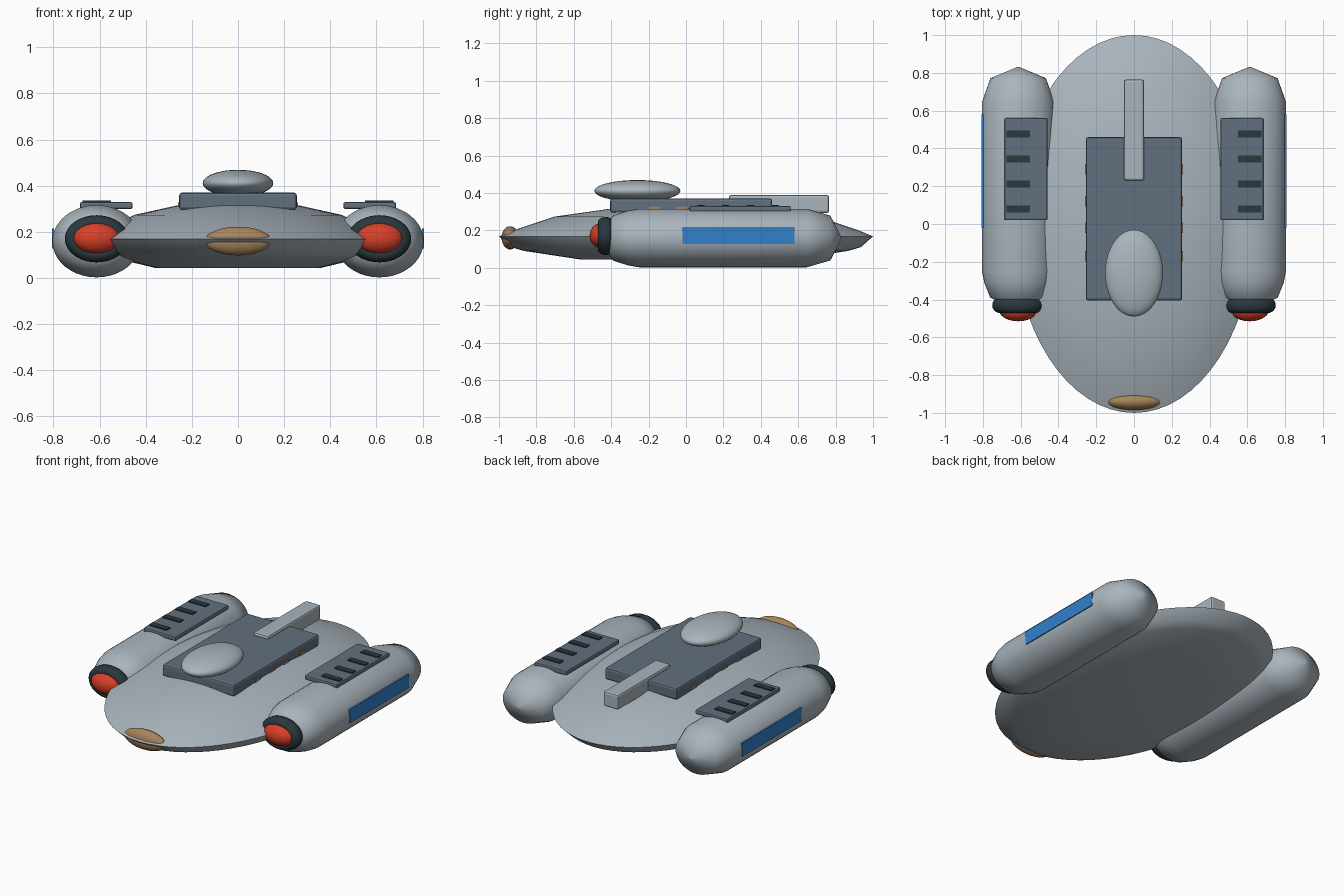
import bpy, math

if "Cube" in bpy.data.objects:
    bpy.data.objects.remove(bpy.data.objects["Cube"])


def material(name, rgb):
    m = bpy.data.materials.new(name)
    m.diffuse_color = (*rgb, 1)
    m.use_nodes = True
    m.node_tree.nodes["Principled BSDF"].inputs["Base Color"].default_value = m.diffuse_color
    return m


HULL = material("hull grey", (0.40, 0.46, 0.51))
SLATE = material("slate panel", (0.12, 0.16, 0.21))
DARK = material("dark metal", (0.022, 0.04, 0.048))
RED = material("engine red", (0.70, 0.05, 0.02))
BLUE = material("stripe blue", (0.03, 0.22, 0.60))
BRONZE = material("sensor bronze", (0.38, 0.23, 0.10))


def finish(obj, name, mat, angle=None):
    obj.name = name
    obj.data.materials.clear()
    obj.data.materials.append(mat)
    if angle:
        bpy.ops.object.select_all(action='DESELECT')
        obj.select_set(True)
        bpy.context.view_layer.objects.active = obj
        bpy.ops.object.shade_smooth_by_angle(angle=math.radians(angle))
    return obj


def box(name, mat, x, y, z, bevel=0.0):
    """Box from (min, max) ranges, with optional rounded edges."""
    c = [(a + b) / 2 for a, b in (x, y, z)]
    s = [abs(b - a) for a, b in (x, y, z)]
    bpy.ops.mesh.primitive_cube_add(size=1, location=c)
    obj = bpy.context.object
    for v in obj.data.vertices:
        v.co = [v.co[i] * s[i] for i in range(3)]
    if bevel:
        mod = obj.modifiers.new("rounded edges", 'BEVEL')
        mod.width, mod.segments = bevel, 2
    return finish(obj, name, mat)


def ellipsoid(name, mat, loc, radii):
    bpy.ops.mesh.primitive_uv_sphere_add(segments=40, ring_count=20, location=loc)
    obj = bpy.context.object
    for v in obj.data.vertices:
        v.co = [v.co[i] * radii[i] for i in range(3)]
    return finish(obj, name, mat, 60)


def lathe(name, mat, profile, place, n, angle):
    """Rings of (radius, height) mapped to space by place(u, v, height)."""
    verts, faces = [], []
    for r, h in profile:
        for i in range(n):
            a = 2 * math.pi * i / n
            verts.append(place(r * math.cos(a), r * math.sin(a), h))
    for k in range(len(profile) - 1):
        for i in range(n):
            j = (i + 1) % n
            faces.append((k * n + i, k * n + j, k * n + n + j, k * n + n + i))
    faces.append(tuple(reversed(range(n))))
    faces.append(tuple((len(profile) - 1) * n + i for i in range(n)))
    me = bpy.data.meshes.new(name)
    me.from_pydata(verts, [], faces)
    obj = bpy.data.objects.new(name, me)
    bpy.context.collection.objects.link(obj)
    return finish(obj, name, mat, angle)


# Oval saucer hull
lathe("hull", HULL,
      [(0.556, 0.043), (0.866, 0.09), (0.935, 0.11), (1.0, 0.168), (0.91, 0.205),
       (0.706, 0.273), (0.41, 0.315), (0.2, 0.327), (0.01, 0.33)],
      lambda u, v, h: (0.64 * u, v, h), 64, 40)

# Nose sensor, upper deck, bridge dome and rear spine
ellipsoid("nose_sensor", BRONZE, (0, -0.94, 0.16), (0.145, 0.046, 0.062))
box("upper_deck", SLATE, (-0.255, 0.255), (-0.405, 0.46), (0.295, 0.37), 0.012)
ellipsoid("bridge_dome", HULL, (0, -0.26, 0.411), (0.153, 0.23, 0.058))
box("rear_spine", HULL, (-0.053, 0.053), (0.23, 0.765), (0.293, 0.389), 0.012)

for side, s in (("left", -1), ("right", 1)):
    px = 0.613 * s
    # Deck side windows
    for i, y in enumerate((-0.17, -0.02, 0.12, 0.29)):
        box(f"{side}_deck_window_{i + 1}", BRONZE,
            (0.252 * s, 0.26 * s), (y - 0.028, y + 0.028), (0.307, 0.327))
    # Engine pod
    lathe(f"{side}_pod", HULL,
          [(0.09, -0.42), (0.148, -0.39), (0.180, -0.31), (0.192, -0.25), (0.192, 0.645),
           (0.147, 0.772), (0.003, 0.832)],
          lambda u, v, h: (px + u, h, 0.159 - 0.815 * v), 40, 60)
    # Engine collar and glowing nozzle
    bpy.ops.mesh.primitive_torus_add(location=(px, -0.43, 0.17), major_segments=40,
                                     minor_segments=14, major_radius=0.096,
                                     minor_radius=0.042)
    collar = bpy.context.object
    for v in collar.data.vertices:
        x, y, z = v.co
        v.co = (x, z, -y * 0.74)
    finish(collar, f"{side}_engine_collar", DARK, 60)
    ellipsoid(f"{side}_engine_nozzle", RED, (px, -0.455, 0.172), (0.102, 0.06, 0.067))
    # Vent panel with four slots on top of the pod
    box(f"{side}_vent_panel", SLATE, (0.457 * s, 0.686 * s), (0.02, 0.56),
        (0.299, 0.329), 0.008)
    for i in range(4):
        y = 0.08 + 0.132 * i
        box(f"{side}_vent_slot_{i + 1}", DARK, (0.55 * s, 0.674 * s),
            (y - 0.019, y + 0.019), (0.327, 0.336))
    # Blue stripe along the outer flank
    box(f"{side}_flank_stripe", BLUE, (0.798 * s, 0.807 * s), (-0.018, 0.58),
        (0.128, 0.214))
